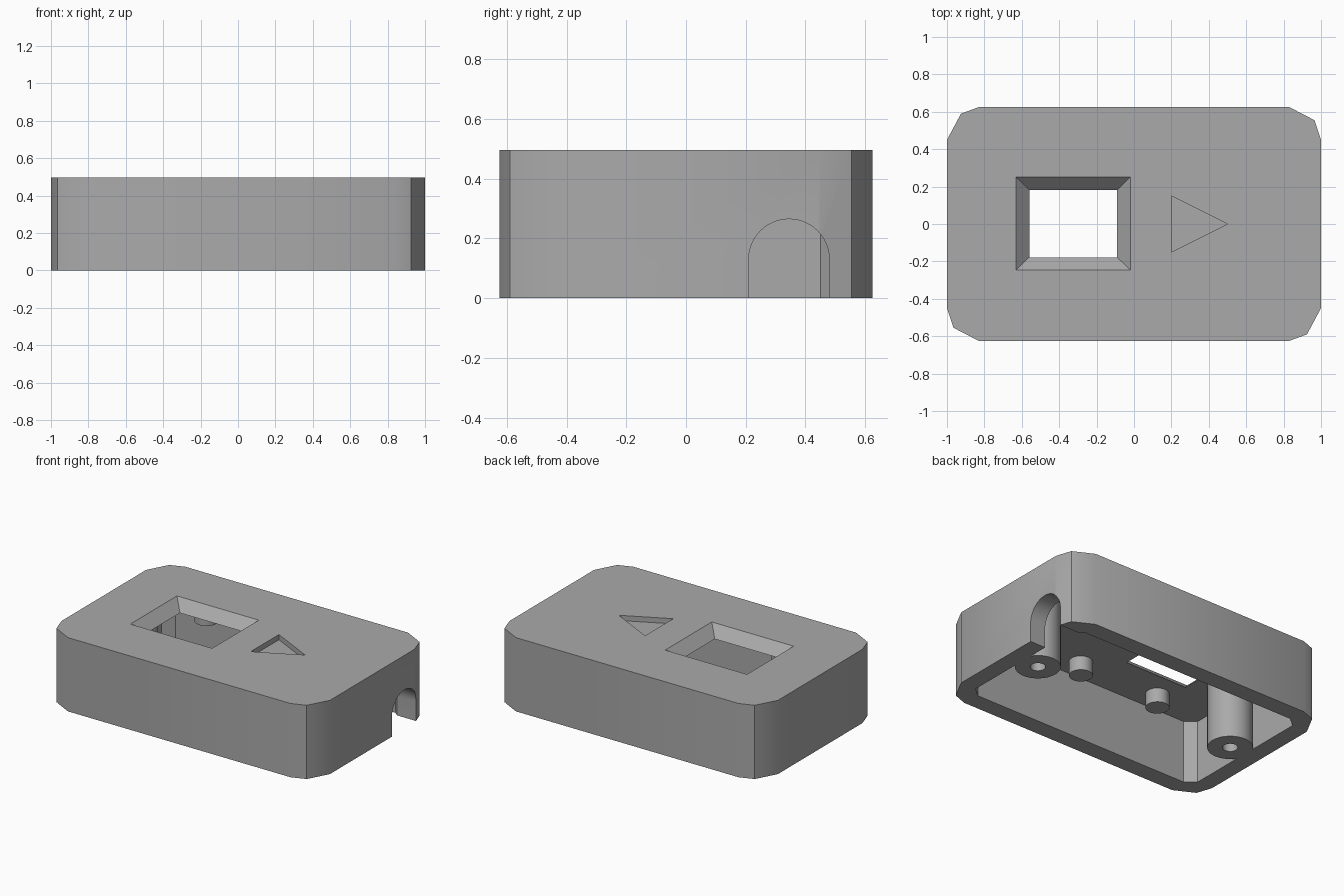
import bpy, bmesh, math

HEIGHT = 0.497
CEILING = 0.427

if "Cube" in bpy.data.objects:
    bpy.data.objects.remove(bpy.data.objects["Cube"], do_unlink=True)

grey = bpy.data.materials.new("mid_grey")
grey.use_nodes = True
COLOUR = (0.4, 0.4, 0.4, 1)
grey.diffuse_color = COLOUR
grey.node_tree.nodes["Principled BSDF"].inputs["Base Color"].default_value = COLOUR


def loft(name, lower, upper, z0, z1):
    """Closed solid between two outlines with equal point counts."""
    bm = bmesh.new()
    a = [bm.verts.new((x, y, z0)) for x, y in lower]
    b = [bm.verts.new((x, y, z1)) for x, y in upper]
    n = len(a)
    bm.faces.new(a[::-1])
    bm.faces.new(b)
    for i in range(n):
        j = (i + 1) % n
        bm.faces.new((a[i], a[j], b[j], b[i]))
    bmesh.ops.recalc_face_normals(bm, faces=bm.faces)
    mesh = bpy.data.meshes.new(name)
    bm.to_mesh(mesh)
    bm.free()
    mesh.materials.append(grey)
    obj = bpy.data.objects.new(name, mesh)
    bpy.context.collection.objects.link(obj)
    return obj


def prism(name, outline, z0, z1):
    return loft(name, outline, outline, z0, z1)


def circle(x, y, r, n=48):
    return [(x + r * math.cos(math.tau * i / n), y + r * math.sin(math.tau * i / n))
            for i in range(n)]


def rectangle(x, y, hx, hy):
    return [(x - hx, y - hy), (x + hx, y - hy), (x + hx, y + hy), (x - hx, y + hy)]


def select_only(obj):
    bpy.ops.object.select_all(action='DESELECT')
    obj.select_set(True)
    bpy.context.view_layer.objects.active = obj


def cut(obj, cutter):
    """Subtract the cutter and discard it."""
    mod = obj.modifiers.new("cut", 'BOOLEAN')
    mod.operation = 'DIFFERENCE'
    mod.solver = 'EXACT'
    mod.object = cutter
    select_only(obj)
    bpy.ops.object.modifier_apply(modifier=mod.name)
    bpy.data.objects.remove(cutter, do_unlink=True)


def smooth(obj):
    select_only(obj)
    bpy.ops.object.shade_smooth_by_angle(angle=math.radians(30))


# Outer shell, its outline repeated by a half turn
half = [(-0.83, -0.625), (0.83, -0.625), (0.925, -0.59), (1, -0.45),
        (1, 0.45), (0.965, 0.555)]
shell = prism("case_shell", half + [(-x, -y) for x, y in half], 0, HEIGHT)

# Hollow underside with chamfered corners
side = [(0.82, -0.505), (0.885, -0.45), (0.885, 0.45), (0.82, 0.505)]
cut(shell, prism("cavity_cutter", side + [(-x, -y) for x, y in side], -0.1, CEILING))

# Window with sloping edges
cut(shell, loft("window_cutter", rectangle(-0.325, 0.002, 0.225, 0.17),
                rectangle(-0.325, 0.002, 0.315, 0.258), CEILING - 0.01, HEIGHT + 0.01))

# Shallow triangular arrow
cut(shell, prism("arrow_cutter", [(0.2, -0.15), (0.5, 0), (0.2, 0.15)],
                 HEIGHT - 0.035, HEIGHT + 0.1))

# Arched cable opening, drawn flat and then stood against the end wall
radius = 0.135
arch = [(0.345 - radius, -0.1), (0.345 + radius, -0.1)]
arch += [(0.345 + radius * math.cos(math.pi * i / 24),
          0.13 + radius * math.sin(math.pi * i / 24)) for i in range(25)]
arch_cutter = prism("arch_cutter", arch, 0.75, 1.1)
for v in arch_cutter.data.vertices:
    y, z, x = v.co
    v.co = (x, y, z)
cut(shell, arch_cutter)
smooth(shell)

# Screw bosses at both ends
for label, x in (("left", 0.766), ("right", -0.766)):
    boss = prism("screw_boss_" + label, circle(x, 0, 0.14), 0, CEILING + 0.02)
    cut(boss, prism("screw_hole_cutter", circle(x, 0, 0.047, 32), -0.1, 0.38))
    smooth(boss)

# Short locating pegs under the ceiling
for end, x in (("left", 0.13), ("right", -0.48)):
    for face, y in (("front", -0.35), ("back", 0.35)):
        smooth(prism(f"peg_{face}_{end}", circle(x, y, 0.073, 32), 0.33, CEILING + 0.02))
